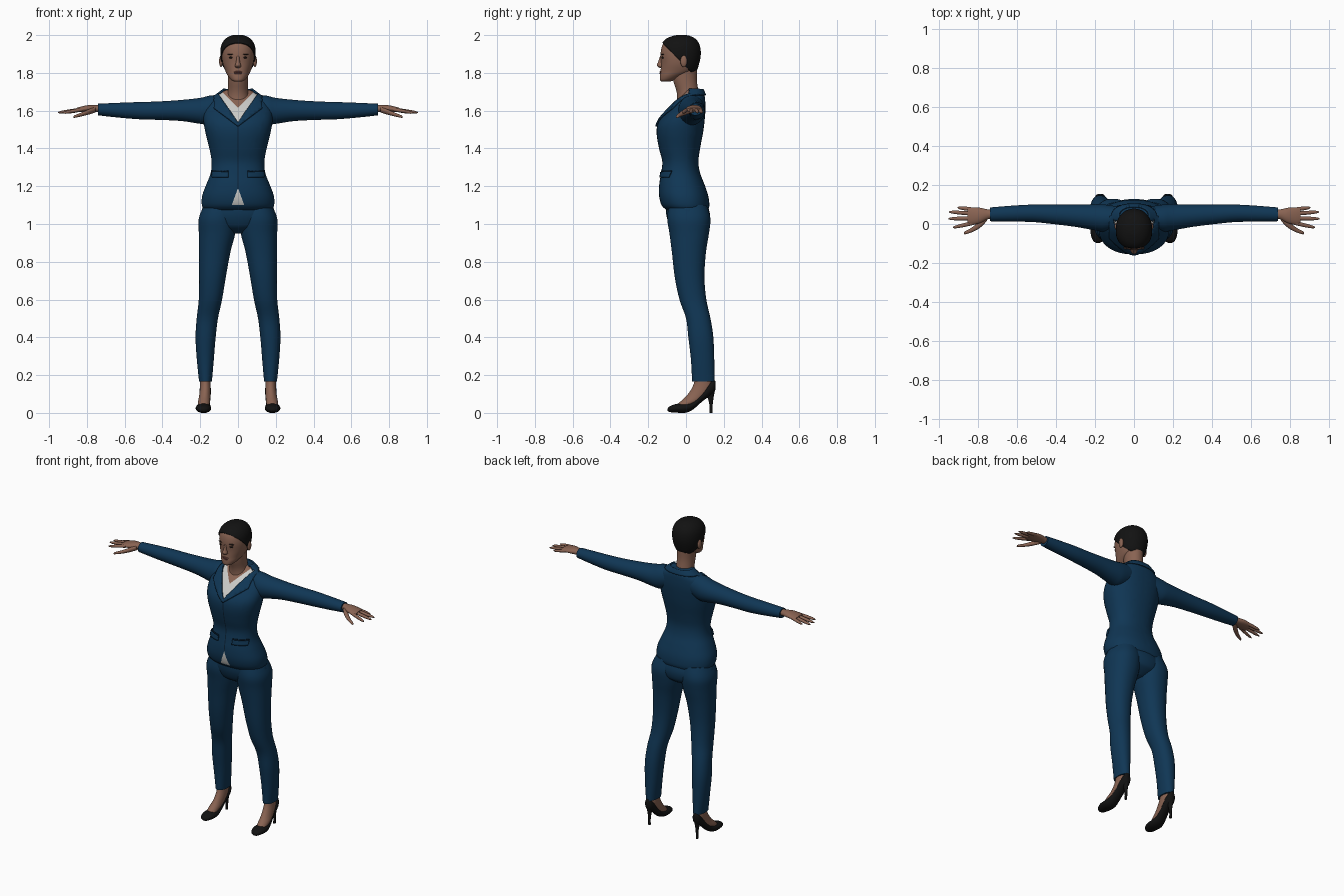
import bpy, bmesh, math
from mathutils import Vector


def material(name, rgb):
    m = bpy.data.materials.new(name)
    m.diffuse_color = (*rgb, 1)
    return m


BLUE = material("suit blue", (0.005, 0.037, 0.09))
DARK = material("seam navy", (0.003, 0.015, 0.035))
SKIN = material("skin", (0.25, 0.125, 0.085))
LIPS = material("lips", (0.17, 0.06, 0.05))
WHITE = material("shirt white", (0.6, 0.6, 0.58))
BLACK = material("black", (0.006, 0.006, 0.006))
EYE = material("eye dark", (0.02, 0.012, 0.01))


def smooth_rings(rings, steps):
    """Catmull-Rom through the ring values."""
    out = []
    for i in range(len(rings) - 1):
        p0, p1 = rings[max(i - 1, 0)], rings[i]
        p2, p3 = rings[i + 1], rings[min(i + 2, len(rings) - 1)]
        for k in range(steps):
            t = k / steps
            out.append([0.5 * (2 * b + (c - a) * t + (2 * a - 5 * b + 4 * c - d) * t * t
                               + (3 * b - a - 3 * c + d) * t ** 3)
                        for a, b, c, d in zip(p0, p1, p2, p3)])
    return out + [list(rings[-1])]


def loft(bm, axis, rings, n=28, power=2.0, steps=4):
    """Rings are (position, a0, a1, b0, b1): extents on the other two axes."""
    loops = []
    for t, a0, a1, b0, b1 in smooth_rings(rings, steps):
        loop = []
        for k in range(n):
            w = 2 * math.pi * (k + 0.5) / n
            c, s = math.cos(w), math.sin(w)
            a = (a0 + a1) / 2 + (a1 - a0) / 2 * math.copysign(abs(c) ** (2 / power), c)
            b = (b0 + b1) / 2 + (b1 - b0) / 2 * math.copysign(abs(s) ** (2 / power), s)
            co = {"x": (t, a, b), "y": (a, t, b), "z": (a, b, t)}[axis]
            loop.append(bm.verts.new(co))
        loops.append(loop)
    for p, q in zip(loops, loops[1:]):
        for k in range(n):
            j = (k + 1) % n
            bm.faces.new((p[k], p[j], q[j], q[k]))
    bm.faces.new(loops[0])
    bm.faces.new(loops[-1])
    bmesh.ops.recalc_face_normals(bm, faces=bm.faces)


def cut(bm, co, no):
    bmesh.ops.bisect_plane(bm, geom=bm.verts[:] + bm.edges[:] + bm.faces[:], dist=1e-5,
                           plane_co=co, plane_no=no)


def keep(bm, rule):
    bad = [f for f in bm.faces if not rule(f.calc_center_median())]
    bmesh.ops.delete(bm, geom=bad, context="FACES")


def finish(name, bm, *mats, mirror=False, thick=0):
    me = bpy.data.meshes.new(name)
    bm.to_mesh(me)
    bm.free()
    for m in mats:
        me.materials.append(m)
    ob = bpy.data.objects.new(name, me)
    bpy.context.collection.objects.link(ob)
    bpy.ops.object.select_all(action="DESELECT")
    ob.select_set(True)
    bpy.context.view_layer.objects.active = ob
    bpy.ops.object.shade_smooth_by_angle(angle=math.radians(45))
    if thick:
        mod = ob.modifiers.new("thickness", "SOLIDIFY")
        mod.thickness, mod.offset = thick, 1
    if mirror:
        ob.modifiers.new("mirror", "MIRROR")
    return ob


def part(name, axis, rings, mat, mirror=False, **kw):
    bm = bmesh.new()
    loft(bm, axis, rings, **kw)
    return finish(name, bm, mat, mirror=mirror)


def ball(name, loc, size, mat, mirror=False):
    bm = bmesh.new()
    bmesh.ops.create_uvsphere(bm, u_segments=20, v_segments=12, radius=1)
    for v in bm.verts:
        v.co = Vector(a * b for a, b in zip(v.co, size)) + Vector(loc)
    return finish(name, bm, mat, mirror=mirror)


def sym(z, w, front, back):
    return (z, -w, w, front, back)


# Jacket body, with neckline, shirt and front seam cut into its faces
JACKET = [sym(1.075, .180, -.105, .118), sym(1.10, .192, -.130, .124), sym(1.15, .190, -.143, .118),
          sym(1.21, .168, -.142, .098), sym(1.27, .145, -.132, .075), sym(1.33, .140, -.126, .066),
          sym(1.40, .152, -.143, .075), sym(1.48, .172, -.156, .090), sym(1.54, .182, -.146, .098),
          sym(1.60, .180, -.100, .103), sym(1.65, .155, -.055, .102), sym(1.68, .112, -.025, .098),
          sym(1.71, .072, 0.0, .085)]


def jacket_mesh():
    bm = bmesh.new()
    loft(bm, "z", JACKET, n=40, power=2.25)
    for s in (-1, 1):
        cut(bm, (0, 0, 1.535), (1.45 * s, 0, -1))
    return bm


bm = jacket_mesh()
for s in (-1, 1):
    cut(bm, (0, 0, 1.615), (s, 0, -1))
    cut(bm, (0, 0, 1.19), (2.7 * s, 0, 1))
    cut(bm, (0.003 * s, 0, 0), (1, 0, 0))
for f in bm.faces:
    c = f.calc_center_median()
    x = abs(c.x)
    if c.y < 0.03:
        if c.z > 1.615 + x:
            f.material_index = 2
        elif c.z > 1.535 + 1.45 * x or 1.1 < c.z < 1.19 - 2.7 * x:
            f.material_index = 1
        elif x < 0.003 and c.z > 1.18:
            f.material_index = 3
finish("jacket", bm, BLUE, WHITE, SKIN, DARK)

# Lapels and collar, raised off the jacket
bm = jacket_mesh()
cut(bm, (0, 0, 1.68), (0, 0, 1))
for s in (-1, 1):
    cut(bm, (0, 0, 1.515), (0.75 * s, 0, -1))
    cut(bm, (0.125 * s, 0, 0), (1, 0, 0))
keep(bm, lambda c: c.z < 1.709 and (
    (c.y >= 0.02 and c.z > 1.68) or
    (c.y < 0.04 and abs(c.x) < .125 and 1.515 + .75 * abs(c.x) < c.z < 1.535 + 1.45 * abs(c.x))))
finish("lapels", bm, BLUE, thick=0.009)

# Pocket flaps with a dark welt above
for name, z0, z1, mat, th in (("pocket_flaps", 1.245, 1.275, BLUE, .010),
                              ("pocket_welts", 1.275, 1.282, DARK, .006)):
    bm = jacket_mesh()
    for z in (z0, z1):
        cut(bm, (0, 0, z), (0, 0, 1))
    for x in (-.132, -.05, .05, .132):
        cut(bm, (x, 0, 0), (1, 0, 0))
    keep(bm, lambda c: c.y < 0 and .05 < abs(c.x) < .132 and z0 < c.z < z1)
    finish(name, bm, mat, thick=th)

# Sleeves
part("sleeves", "x", [(.08, -.02, .09, 1.55, 1.685), (.15, -.04, .10, 1.525, 1.68),
                      (.20, -.033, .102, 1.53, 1.668), (.30, -.015, .10, 1.545, 1.657),
                      (.42, 0, .10, 1.551, 1.649), (.52, .01, .10, 1.554, 1.646),
                      (.63, .012, .094, 1.563, 1.642), (.74, .014, .085, 1.575, 1.637)], BLUE, True)

# Hands: palm, four fingers and a thumb
bm = bmesh.new()
loft(bm, "x", [(.71, .03, .072, 1.59, 1.63), (.75, .024, .075, 1.592, 1.63),
               (.79, .004, .084, 1.592, 1.63), (.83, -.004, .086, 1.592, 1.622),
               (.855, .002, .082, 1.594, 1.615)], n=20)
for y0, y1, x1, z1 in ((.006, -.018, .93, 1.588), (.03, .027, .953, 1.59),
                       (.053, .062, .95, 1.59), (.074, .084, .905, 1.59)):
    rings = []
    for t, r in ((0, .0105), (.5, .0105), (.85, .008), (1, .003)):
        x, y, z = .82 + (x1 - .82) * t, y0 + (y1 - y0) * t, 1.607 + (z1 - 1.607) * t
        rings.append((x, y - r, y + r, z - r * .9, z + r * .9))
    loft(bm, "x", rings, n=10, steps=3)
loft(bm, "x", [(.755, .015, .05, 1.59, 1.62), (.79, -.02, .018, 1.579, 1.608),
               (.83, -.042, -.016, 1.569, 1.59), (.865, -.053, -.036, 1.562, 1.576),
               (.872, -.05, -.043, 1.562, 1.57)], n=12)
finish("hands", bm, SKIN, mirror=True)

# Trousers
part("trouser_seat", "z", [sym(.95, .045, -.03, .06), sym(.975, .12, -.07, .10),
                           sym(1.0, .17, -.09, .122), sym(1.05, .198, -.105, .128),
                           sym(1.11, .178, -.105, .11)], BLUE, n=36)
part("trouser_legs", "z", [(.165, .138, .206, .032, .152), (.28, .128, .218, .026, .150),
                           (.40, .118, .225, .012, .145), (.50, .106, .219, 0, .130),
                           (.60, .084, .208, -.035, .108), (.72, .064, .206, -.060, .098),
                           (.85, .040, .207, -.075, .106), (.95, .014, .208, -.088, .122),
                           (1.03, .006, .208, -.10, .13), (1.10, .01, .18, -.09, .11)],
     BLUE, True, power=2.2)

# Feet and high-heeled shoes
part("feet", "z", [(.04, .152, .212, -.05, .03), (.06, .148, .212, -.03, .07),
                   (.09, .146, .206, .002, .11), (.13, .144, .202, .03, .135),
                   (.17, .146, .200, .045, .135), (.22, .148, .198, .05, .13)], SKIN, True, n=20)
part("shoes", "y", [(-.097, .176, .194, .010, .024), (-.085, .156, .211, .004, .036),
                    (-.05, .143, .223, .001, .048), (-.005, .142, .223, 0, .052),
                    (.035, .147, .214, .016, .064), (.08, .146, .206, .055, .105),
                    (.12, .143, .204, .085, .153), (.145, .150, .197, .10, .175),
                    (.155, .162, .185, .12, .168)], BLACK, True, n=20)
part("shoe_heels", "z", [(0, .166, .181, .124, .140), (.04, .166, .181, .124, .141),
                         (.08, .162, .185, .115, .146), (.12, .153, .194, .10, .153)],
     BLACK, True, n=14)

# Neck and head
part("neck", "z", [sym(1.60, .075, -.06, .07), sym(1.65, .064, -.048, .07), sym(1.70, .054, -.05, .066),
                   sym(1.76, .053, -.068, .058), sym(1.82, .056, -.075, .058)], SKIN)
HEAD = [sym(1.754, .018, -.130, -.085), sym(1.762, .035, -.138, -.06), sym(1.785, .054, -.138, -.01),
        sym(1.81, .067, -.135, .045), sym(1.85, .081, -.132, .063), sym(1.90, .087, -.135, .072),
        sym(1.945, .082, -.126, .066), sym(1.975, .062, -.102, .046), sym(1.991, .033, -.06, .012),
        sym(1.994, .006, -.03, -.018)]
part("head", "z", HEAD, SKIN, n=36, power=2.1)

# Close-cropped hair, a shell over the skull above a slanted hairline
bm = bmesh.new()
loft(bm, "z", HEAD, n=36, power=2.1)
cut(bm, (0, 0, 1.832), (0, 1.03, 1))
cut(bm, (0, 0, 1.79), (0, 0, 1))
keep(bm, lambda c: c.z > 1.79 and c.z > 1.832 - 1.03 * c.y)
finish("hair", bm, BLACK, thick=0.007)

# Face details
ball("ears", (.090, -.012, 1.862), (.010, .018, .031), SKIN, True)
part("nose", "z", [sym(1.826, .006, -.138, -.12), sym(1.833, .016, -.149, -.115),
                   sym(1.842, .016, -.155, -.115), sym(1.86, .010, -.147, -.115),
                   sym(1.89, .008, -.137, -.115)], SKIN, n=16)
ball("eyes", (.034, -.121, 1.881), (.014, .009, .006), EYE, True)
ball("eyebrows", (.036, -.122, 1.898), (.019, .010, .003), EYE, True)
ball("upper_lip", (0, -.132, 1.805), (.022, .009, .005), LIPS)
ball("lower_lip", (0, -.132, 1.797), (.019, .009, .005), LIPS)
